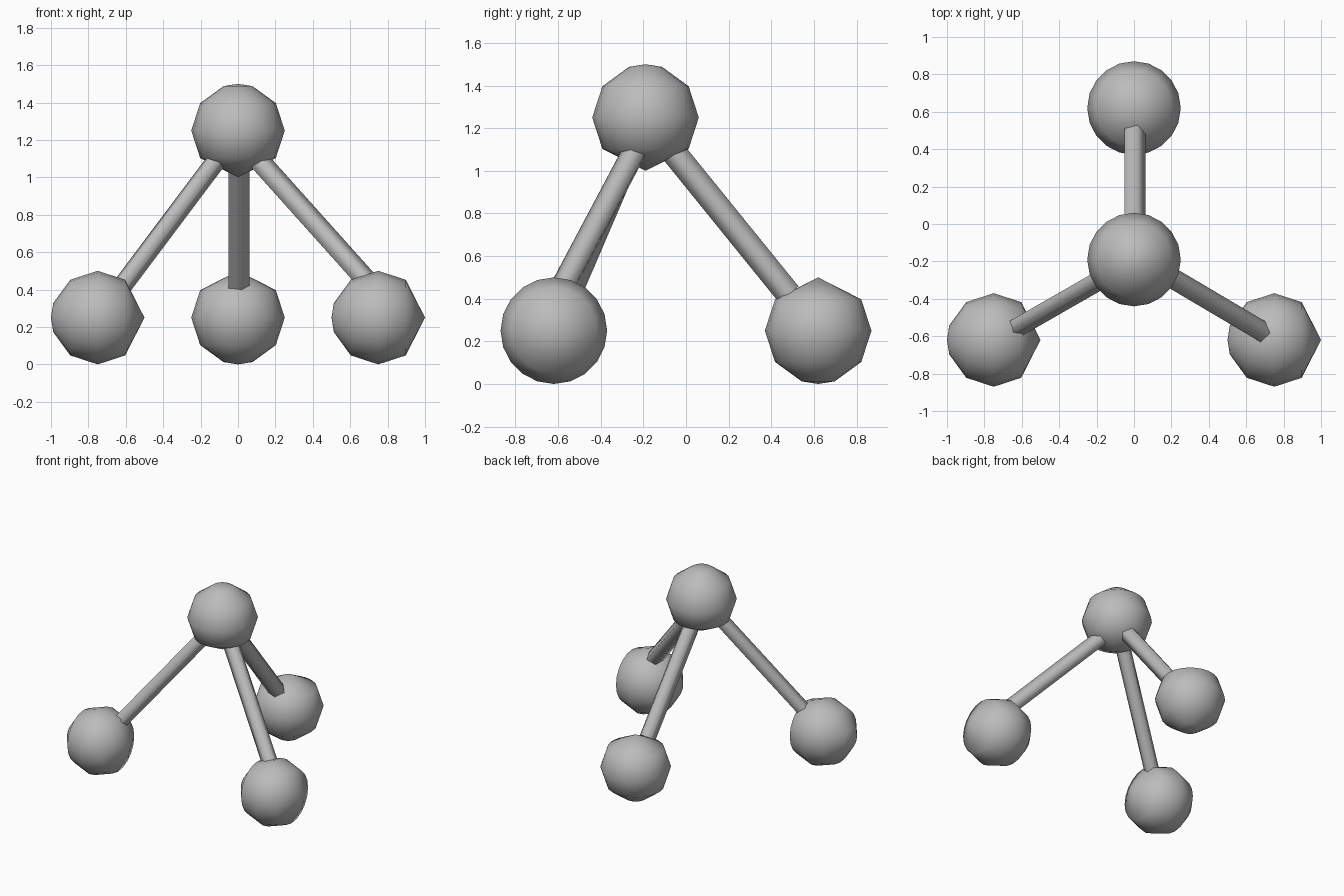
import bpy, bmesh
from math import radians, cos, sin
from mathutils import Vector, Matrix

cube = bpy.data.objects.get("Cube")
if cube:
    bpy.data.objects.remove(cube, do_unlink=True)

grey = bpy.data.materials.new("plain_grey")
grey.use_nodes = True
grey.diffuse_color = (0.5, 0.5, 0.5, 1)
grey.node_tree.nodes["Principled BSDF"].inputs["Base Color"].default_value = (0.5, 0.5, 0.5, 1)

R = 0.25


def finish(name, bm, smooth_angle):
    bmesh.ops.recalc_face_normals(bm, faces=bm.faces)
    mesh = bpy.data.meshes.new(name)
    bm.to_mesh(mesh)
    bm.free()
    mesh.materials.append(grey)
    obj = bpy.data.objects.new(name, mesh)
    bpy.context.collection.objects.link(obj)
    bpy.ops.object.select_all(action='DESELECT')
    obj.select_set(True)
    bpy.context.view_layer.objects.active = obj
    bpy.ops.object.shade_smooth_by_angle(angle=radians(smooth_angle))
    return obj


def ball(name, centre, point):
    """Lathed ball with a coarse conical pole facing the given direction."""
    bm = bmesh.new()
    profile = [bm.verts.new((R * cos(radians(a)), 0, R * sin(radians(a))))
               for a in (-90, -36, 0, 36, 72, 90)]
    edges = [bm.edges.new(pair) for pair in zip(profile, profile[1:])]
    bmesh.ops.spin(bm, geom=profile + edges, cent=(0, 0, 0), axis=(0, 0, 1),
                   angle=radians(360), steps=20)
    bmesh.ops.remove_doubles(bm, verts=bm.verts, dist=0.0005)
    turn = Vector((0, 0, -1)).rotation_difference(Vector(point)).to_matrix().to_4x4()
    bm.transform(Matrix.Translation(centre) @ turn)
    return finish(name, bm, 70)


def rod(name, start, end, radius):
    """Five-sided capped rod, with one corner pointing sideways to +x."""
    start, end = Vector(start), Vector(end)
    axis = (end - start).normalized()
    side = axis.cross(Vector((0, 0, 1))).normalized()
    if side.x < 0:
        side.negate()
    up = axis.cross(side)
    bm = bmesh.new()
    rings = []
    for p in (start, end):
        rings.append([bm.verts.new(p + radius * (side * cos(radians(72 * i))
                                                 + up * sin(radians(72 * i))))
                      for i in range(5)])
    a, b = rings
    for i in range(5):
        j = (i + 1) % 5
        bm.faces.new((a[i], a[j], b[j], b[i]))
    bm.faces.new(a)
    bm.faces.new(b)
    return finish(name, bm, 80)


# Balls: apex and three feet
top = Vector((0, -0.19, 1.25))
back = Vector((0, 0.62, R))
left = Vector((0.75, -0.62, R))
right = Vector((-0.75, -0.62, R))
ball("top_ball", top, (0, 0, -1))
ball("back_ball", back, (0, 0, 1))
ball("left_ball", left, (1, 0, 0))
ball("right_ball", right, (1, 0, 0))

# Rods joining the apex to each foot
rod("back_rod", top.lerp(back, 0.13), top.lerp(back, 0.83), 0.0625)
rod("right_rod", top.lerp(right, 0.13), top.lerp(right, 0.84), 0.056)
rod("left_rod", (0.085, -0.225, 1.115), (0.69, -0.583, 0.44), 0.06)
